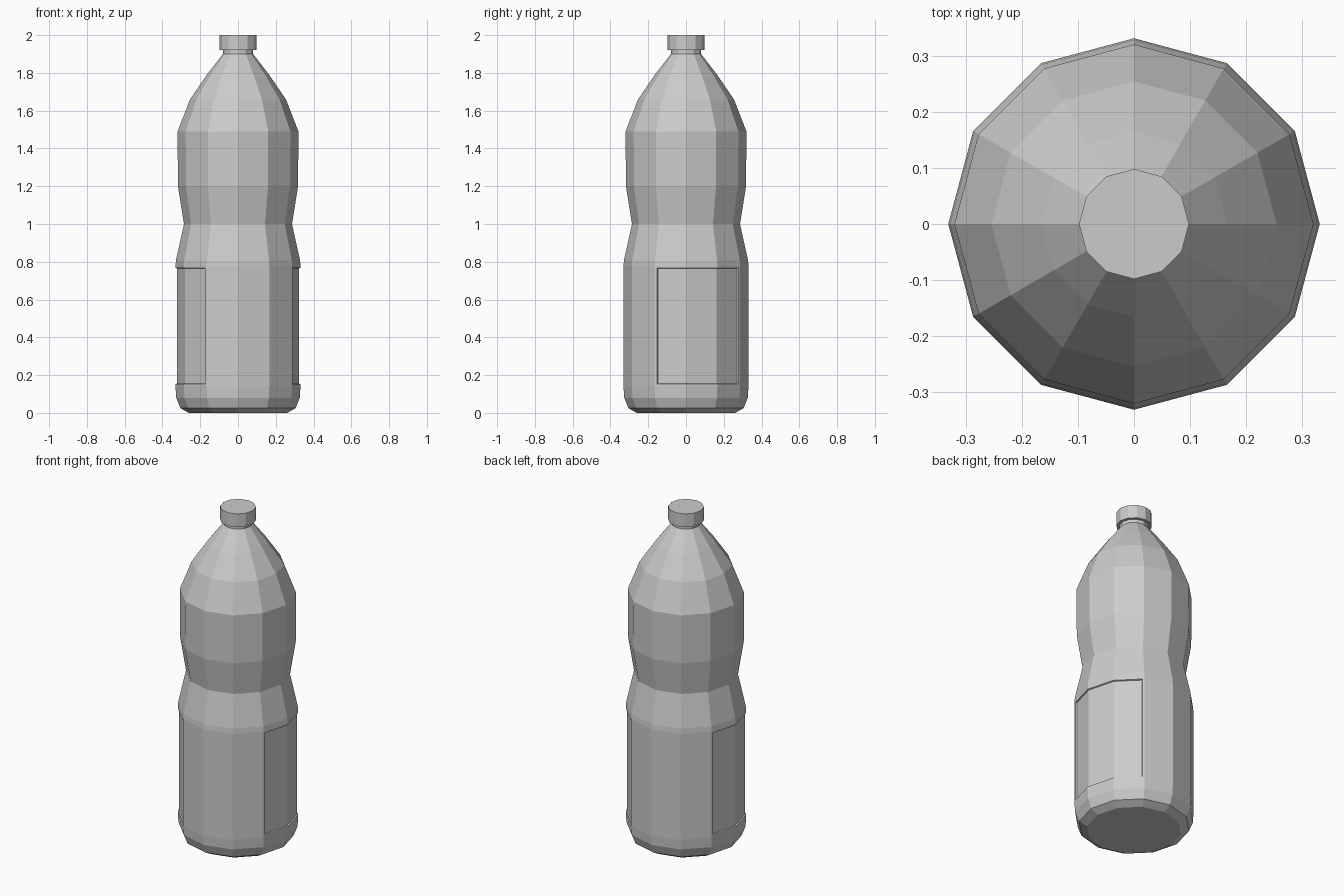
import bpy, bmesh, math

cube = bpy.data.objects.get("Cube")
if cube:
    bpy.data.objects.remove(cube)

SIDES = 12

grey = bpy.data.materials.new("light grey plastic")
grey.use_nodes = True
colour = (0.6, 0.6, 0.6, 1)
grey.diffuse_color = colour
grey.node_tree.nodes["Principled BSDF"].inputs["Base Color"].default_value = colour


def lathe(bm, profile):
    """Turn (radius, height) pairs into a closed faceted solid."""
    rings = []
    for r, z in profile:
        ring = []
        for i in range(SIDES):
            a = math.tau * i / SIDES
            ring.append(bm.verts.new((r * math.cos(a), r * math.sin(a), z)))
        rings.append(ring)
    for low, high in zip(rings, rings[1:]):
        for i in range(SIDES):
            j = (i + 1) % SIDES
            bm.faces.new((low[i], low[j], high[j], high[i]))
    bm.faces.new(rings[0][::-1])
    bm.faces.new(rings[-1])


def finish(bm, name):
    bm.normal_update()
    mesh = bpy.data.meshes.new(name)
    bm.to_mesh(mesh)
    bm.free()
    mesh.materials.append(grey)
    obj = bpy.data.objects.new(name, mesh)
    bpy.context.collection.objects.link(obj)
    return obj


# Bottle body: chamfered base, grip waist, shoulder and neck
bm = bmesh.new()
lathe(bm, [(0.26, 0.0), (0.305, 0.025), (0.327, 0.08), (0.331, 0.14),
           (0.331, 0.78), (0.328, 0.81), (0.286, 1.0), (0.318, 1.2),
           (0.32, 1.49), (0.254, 1.66), (0.165, 1.79), (0.08, 1.9),
           (0.08, 1.94)])
bm.normal_update()


# Two shallow label panels on opposite sides, each three facets wide
def in_panel(face, start):
    c = face.calc_center_median()
    angle = math.degrees(math.atan2(c.y, c.x))
    return 0.3 < c.z < 0.6 and (angle - start) % 360 < 90


for start in (-30, 150):
    panel = [f for f in bm.faces if in_panel(f, start)]
    bmesh.ops.inset_region(bm, faces=panel, thickness=0.012, depth=0,
                           use_even_offset=True)
    bmesh.ops.inset_region(bm, faces=panel, thickness=0.003, depth=-0.007,
                           use_even_offset=True)
finish(bm, "bottle_body")

# Screw cap
bm = bmesh.new()
lathe(bm, [(0.098, 1.92), (0.098, 2.0)])
finish(bm, "screw_cap")
